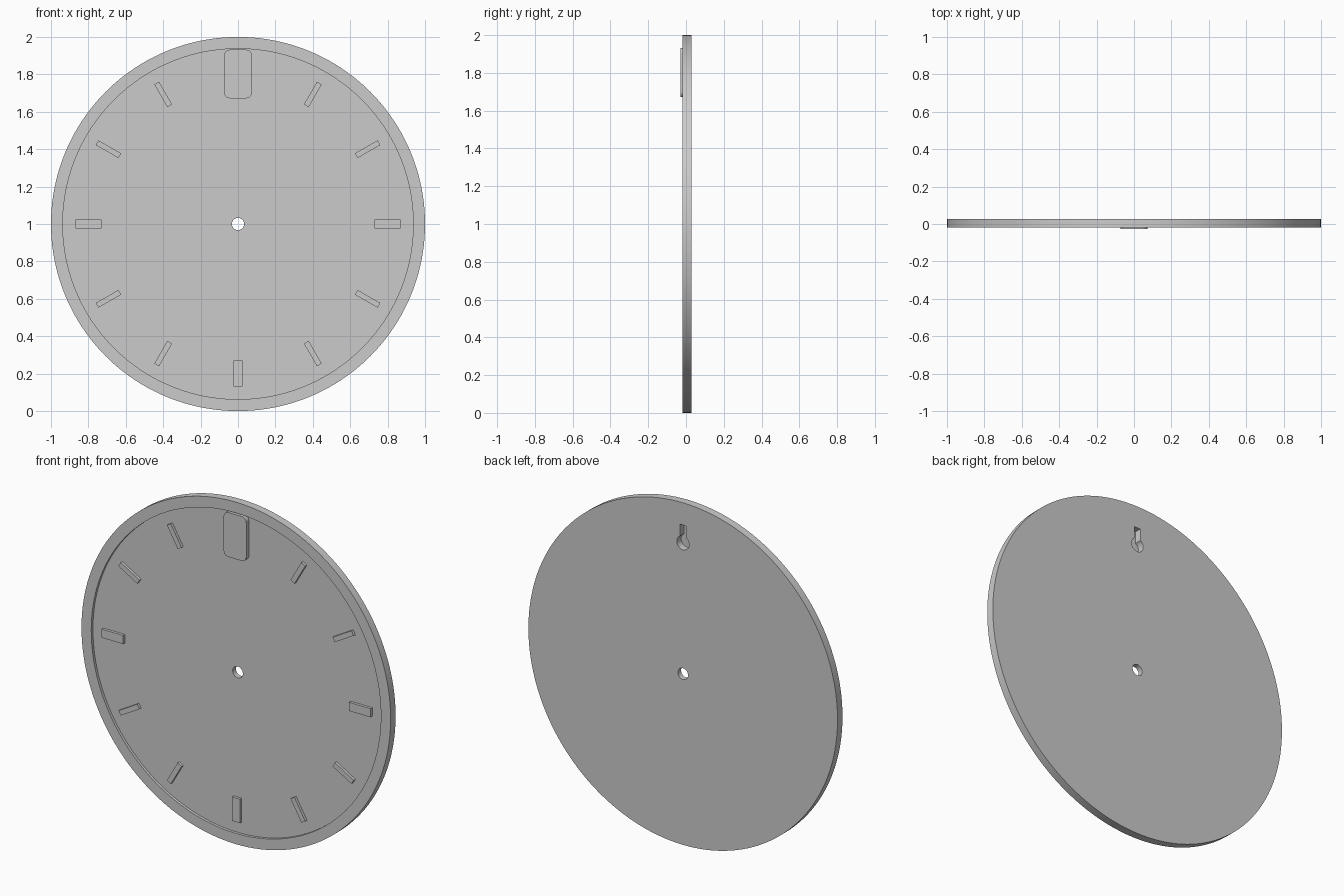
import bpy
import bmesh
from math import sin, cos, pi, radians
from mathutils import Matrix, Vector

cube = bpy.data.objects.get("Cube")
if cube:
    bpy.data.objects.remove(cube)

# Depth levels, front to back
BLOCK_FRONT, RIM_FRONT, FLOOR, BACK = -0.028, -0.018, -0.002, 0.028
CENTRE = Vector((0, 0, 1))

grey = bpy.data.materials.new("plain_grey")
grey.use_nodes = True
grey.diffuse_color = (0.6, 0.6, 0.6, 1)
grey.node_tree.nodes["Principled BSDF"].inputs["Base Color"].default_value = (0.6, 0.6, 0.6, 1)


def finish(name, bm):
    """Turn a bmesh into a grey object."""
    bmesh.ops.recalc_face_normals(bm, faces=bm.faces)
    mesh = bpy.data.meshes.new(name)
    bm.to_mesh(mesh)
    bm.free()
    obj = bpy.data.objects.new(name, mesh)
    bpy.context.collection.objects.link(obj)
    mesh.materials.append(grey)
    return obj


def prism(name, outline, y0, y1):
    """Extrude an (x, z) outline about the dial centre from y0 to y1."""
    bm = bmesh.new()
    face = bm.faces.new([bm.verts.new((x, y0, z + 1)) for x, z in outline])
    moved = bmesh.ops.extrude_face_region(bm, geom=[face])["geom"]
    verts = [v for v in moved if isinstance(v, bmesh.types.BMVert)]
    bmesh.ops.translate(bm, verts=verts, vec=(0, y1 - y0, 0))
    return finish(name, bm)


def arc(cx, cz, r, start, end, steps):
    angles = [radians(start + (end - start) * i / steps) for i in range(steps + 1)]
    return [(cx + r * cos(a), cz + r * sin(a)) for a in angles]


def smooth(obj):
    bpy.ops.object.select_all(action="DESELECT")
    obj.select_set(True)
    bpy.context.view_layer.objects.active = obj
    bpy.ops.object.shade_smooth_by_angle(angle=radians(30))


# Dial: raised rim, recessed floor and central shaft hole, turned from a profile
profile = [(0.033, FLOOR), (0.937, FLOOR), (0.937, RIM_FRONT),
           (1, RIM_FRONT), (1, BACK), (0.033, BACK)]
bm = bmesh.new()
verts = [bm.verts.new((r, y, 1)) for r, y in profile]
edges = [bm.edges.new((verts[i - 1], verts[i])) for i in range(len(verts))]
bmesh.ops.spin(bm, geom=verts + edges, cent=CENTRE, axis=(0, 1, 0),
               angle=2 * pi, steps=160, use_merge=True)
bmesh.ops.remove_doubles(bm, verts=bm.verts, dist=0.0001)
dial = finish("dial", bm)

# Twelve o'clock block with rounded corners
outline = []
for cx, cz, start in ((0.043, 0.902, 0), (-0.043, 0.902, 90),
                      (-0.043, 0.702, 180), (0.043, 0.702, 270)):
    outline += arc(cx, cz, 0.03, start, start + 90, 8)
block = prism("twelve_block", outline, BLOCK_FRONT, FLOOR + 0.01)

# Keyhole hanger pocket cut from the back into dial and block
hole = arc(0, 0.765, 0.04, 120, 420, 40)
keyhole = prism("keyhole_cutter", hole + [(0.02, 0.87), (-0.02, 0.87)], -0.012, BACK + 0.02)
keyhole.hide_render = True
keyhole.hide_set(True)
for obj in (dial, block):
    cut = obj.modifiers.new("keyhole", "BOOLEAN")
    cut.operation = "DIFFERENCE"
    cut.solver = "EXACT"
    cut.object = keyhole
    bpy.context.view_layer.objects.active = obj
    bpy.ops.object.modifier_apply(modifier=cut.name)
    smooth(obj)
bpy.data.objects.remove(keyhole)

# Hour markers: wider at the quarters
for hour in range(1, 12):
    half = 0.025 if hour % 3 == 0 else 0.0145
    marker = prism(f"hour_marker_{hour}",
                   [(-half, 0.73), (half, 0.73), (half, 0.87), (-half, 0.87)],
                   RIM_FRONT, FLOOR + 0.002)
    turn = Matrix.Rotation(radians(30 * hour), 4, "Y")
    marker.data.transform(Matrix.Translation(CENTRE) @ turn @ Matrix.Translation(-CENTRE))
